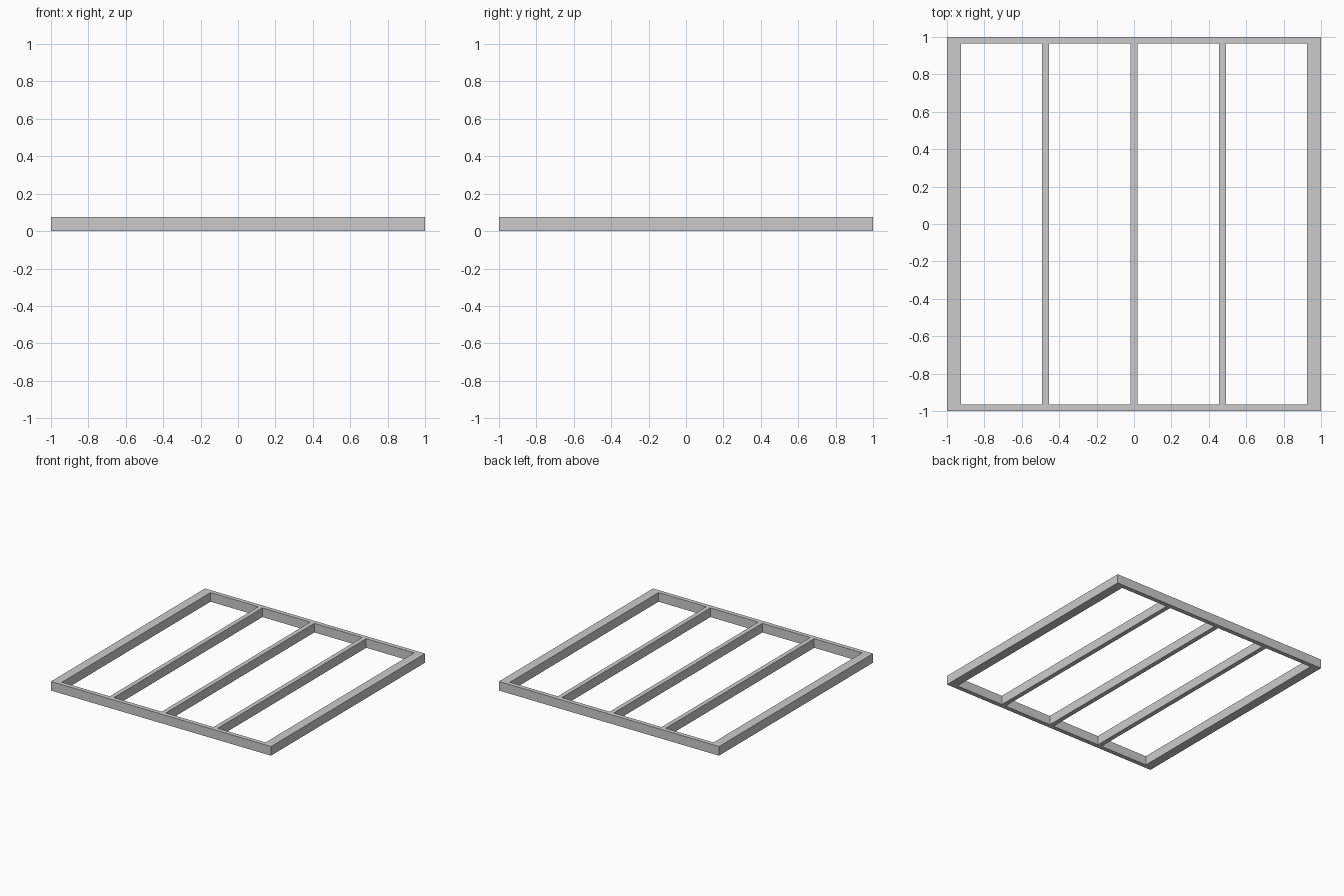
import bpy
import bmesh
from mathutils import Matrix

if "Cube" in bpy.data.objects:
    bpy.data.objects.remove(bpy.data.objects["Cube"])

HALF = 1.0        # half of the outer frame size
HEIGHT = 0.075
SIDE_W = 0.075    # width of the side rails
END_W = 0.036     # width of the front and back rails
SLAT_W = 0.0375   # width of the inner slats
SLATS = 3


def box(name, x, y, sx, sy):
    """Box standing on z = 0, centred on x, y."""
    bm = bmesh.new()
    bmesh.ops.create_cube(bm, size=1.0, matrix=Matrix.Diagonal((sx, sy, HEIGHT, 1)))
    mesh = bpy.data.meshes.new(name)
    bm.to_mesh(mesh)
    bm.free()
    obj = bpy.data.objects.new(name, mesh)
    obj.location = (x, y, HEIGHT / 2)
    bpy.context.collection.objects.link(obj)
    return obj


inner_x = HALF - SIDE_W
inner_y = HALF - END_W

# Front and back rails run the full width
for name, s in (("front_rail", -1), ("back_rail", 1)):
    box(name, 0, s * (HALF - END_W / 2), 2 * HALF, END_W)

# Side rails butt between them
for name, s in (("left_rail", -1), ("right_rail", 1)):
    box(name, s * (HALF - SIDE_W / 2), 0, SIDE_W, 2 * inner_y)

# Slats divide the opening into equal bays
gap = (2 * inner_x - SLATS * SLAT_W) / (SLATS + 1)
for i in range(SLATS):
    x = -inner_x + (i + 1) * gap + (i + 0.5) * SLAT_W
    box(f"slat_{i + 1}", x, 0, SLAT_W, 2 * inner_y)
